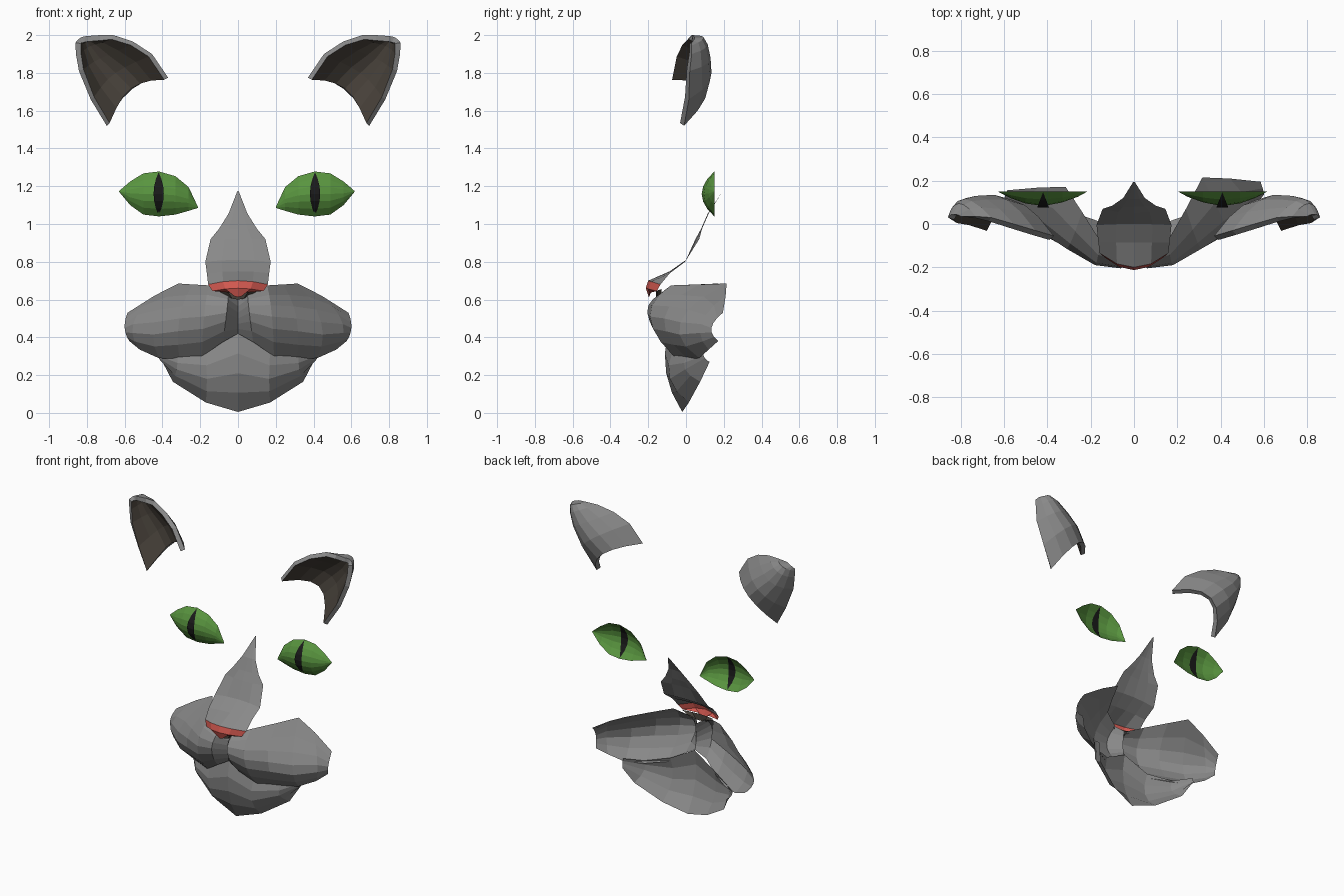
import bpy
from mathutils import Vector


def material(name, r, g, b):
    m = bpy.data.materials.new(name)
    m.diffuse_color = (r, g, b, 1)
    return m


GREY = material("grey_fur", 0.25, 0.25, 0.25)
DARK = material("dark_inner", 0.06, 0.05, 0.04)
GREEN = material("green_iris", 0.10, 0.30, 0.05)
BLACK = material("black_pupil", 0.01, 0.01, 0.01)
RED = material("red_nose", 0.65, 0.10, 0.08)


def sheet(name, sections, n, mats=(), flip=False, mirror=True):
    """Open flat-shaded sheet through 3-point sections, each a parabola of n segments."""
    verts, faces = [], []
    for a, m, b in sections:
        a, m, b = Vector(a), Vector(m), Vector(b)
        for i in range(n + 1):
            t = i / n
            verts.append(a * ((2*t - 1) * (t - 1)) + m * (4*t*(1 - t)) + b * (t * (2*t - 1)))
    w = n + 1
    for j in range(len(sections) - 1):
        for i in range(n):
            f = (j*w + i, j*w + i + 1, (j+1)*w + i + 1, (j+1)*w + i)
            faces.append(f[::-1] if flip else f)
    me = bpy.data.meshes.new(name)
    me.from_pydata(verts, [], faces)
    for m in mats:
        me.materials.append(m)
    ob = bpy.data.objects.new(name, me)
    bpy.context.collection.objects.link(ob)
    if mirror:
        mod = ob.modifiers.new("mirror", "MIRROR")
        mod.use_mirror_merge = False
    return ob


def across(rows):
    """Symmetric sections from (half width, side y, side z, centre y, centre z)."""
    return [((-w, ys, zs), (0, yc, zc), (w, ys, zs)) for w, ys, zs, yc, zc in rows]


# Ears: cupped shells, grey outside and dark inside
ears = sheet("ears", [
    ((.37, -.055, 1.775), (.56, .11, 1.715), (.695, -.01, 1.52)),
    ((.455, -.03, 1.90), (.645, .135, 1.80), (.78, .015, 1.66)),
    ((.555, 0, 1.965), (.73, .13, 1.88), (.842, .02, 1.81)),
    ((.66, .03, 2.0), (.785, .115, 1.95), (.858, .03, 1.90)),
    ((.73, .035, 2.0), (.81, .095, 1.985), (.86, .03, 1.945)),
    ((.80, .035, 1.995), (.835, .045, 1.985), (.86, .03, 1.96)),
], 6, (GREY, DARK), flip=True)
solid = ears.modifiers.new("thickness", "SOLIDIFY")
solid.thickness = 0.03
solid.offset = -1
solid.material_offset = 1
solid.material_offset_rim = 0

# Eyes: shallow almond domes, open at the back
eye_rows = [(.206, 1.09, 1.085, .152), (.255, 1.195, 1.07, .125), (.325, 1.253, 1.05, .10),
            (.412, 1.278, 1.04, .083), (.495, 1.268, 1.05, .095), (.565, 1.225, 1.10, .12),
            (.623, 1.175, 1.17, .15)]
eyes = sheet("eyes", [((x, .15, zt), (x, ym, (zt + zb) / 2), (x, .15, zb))
                      for x, zt, zb, ym in eye_rows], 6, (GREEN,))
eyes.location.x = -0.006
# Slit pupils, showing on both faces of the dome
for side, y in (("front", .077), ("back", .093)):
    pupil = sheet("pupils_" + side, [((.414, .147, 1.275), (x, y, 1.16), (.414, .147, 1.045))
                                     for x in (.387, .414, .441)], 6, (BLACK,))
    pupil.location.x = -0.006

# Nose bridge: leaf-shaped sheet sweeping up and back
sheet("nose_bridge", across([
    (.158, -.135, .68, -.20, .70), (.165, -.085, .74, -.085, .75),
    (.173, -.005, .80, 0, .81), (.145, .07, .92, .05, .92),
    (.10, .085, .975, .08, .975), (.05, .12, 1.055, .115, 1.055),
    (.003, .195, 1.175, .195, 1.175)]), 4, (GREY,), mirror=False)

# Nose tip and dark nostrils below it
sheet("nose_tip", across([
    (.158, -.135, .68, -.20, .70), (.135, -.155, .645, -.213, .66),
    (.04, -.185, .637, -.197, .612)]), 4, (RED,), mirror=False)
sheet("nostrils", across([
    (.12, -.13, .655, -.16, .645), (.06, -.13, .62, -.16, .60)]), 4, (DARK,), mirror=False)

# Muzzle cheeks: sections run top edge, front bulge, bottom edge, from centre outward
cheek = [
    ((0, -.10, .60), (0, -.11, .50), (0, -.10, .42)),
    ((.05, -.13, .63), (.06, -.205, .53), (.08, -.11, .375)),
    ((.155, -.08, .675), (.18, -.19, .51), (.19, -.065, .30)),
    ((.24, .07, .68), (.31, -.115, .50), (.31, .01, .285)),
    ((.316, .215, .685), (.44, -.03, .48), (.42, .07, .29)),
    ((.443, .21, .62), (.555, .08, .47), (.52, .12, .335)),
    ((.585, .195, .53), (.60, .135, .45), (.575, .17, .38)),
]
for side, s, back in (("right", 1, 1), ("left", -1, .8)):
    sheet("muzzle_" + side,
          [[(s * x, y * back if y > 0 else y, z) for x, y, z in sec] for sec in cheek],
          6, (GREY,), flip=s < 0, mirror=False)

# Chin: bowl-shaped sheet under the muzzle
sheet("chin", [
    ((0, -.095, .42), (0, -.105, .21), (0, -.02, .005)),
    ((.17, -.07, .33), (.165, -.085, .18), (.17, .015, .055)),
    ((.32, .005, .30), (.325, -.005, .23), (.345, .075, .165)),
    ((.42, .09, .32), (.42, .10, .29), (.40, .125, .27)),
], 4, (GREY,))
